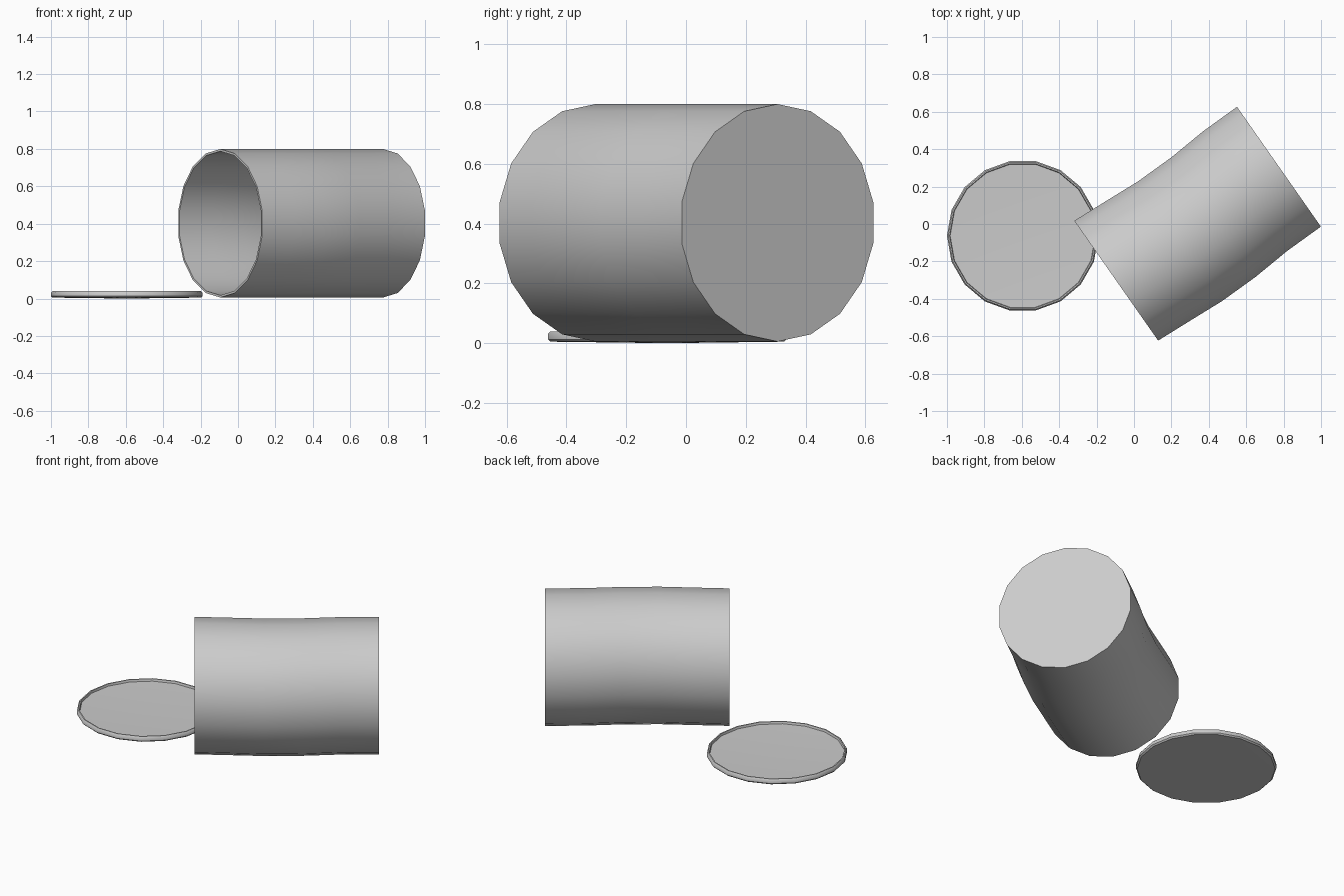
import bpy, bmesh
from math import pi, sin, cos, radians
from mathutils import Matrix

if "Cube" in bpy.data.objects:
    bpy.data.objects.remove(bpy.data.objects["Cube"])

SIDES = 18


def lathe(name, profile, start, matrix):
    """Spin (radius, height, sideways shift) points around local z."""
    bm = bmesh.new()
    rings = []
    for r, h, shift in profile:
        if r == 0:
            rings.append([bm.verts.new((0, shift, h))] * SIDES)
        else:
            rings.append([bm.verts.new((r * cos(start + 2 * pi * k / SIDES),
                                        r * sin(start + 2 * pi * k / SIDES) + shift, h))
                          for k in range(SIDES)])
    for a, b in zip(rings, rings[1:]):
        for k in range(SIDES):
            j = (k + 1) % SIDES
            quad = list(dict.fromkeys([a[k], a[j], b[j], b[k]]))
            bm.faces.new(quad)
    bmesh.ops.recalc_face_normals(bm, faces=bm.faces[:])
    mesh = bpy.data.meshes.new(name)
    bm.to_mesh(mesh)
    bm.free()
    obj = bpy.data.objects.new(name, mesh)
    obj.matrix_world = matrix
    bpy.context.collection.objects.link(obj)
    bpy.ops.object.select_all(action='DESELECT')
    obj.select_set(True)
    bpy.context.view_layer.objects.active = obj
    bpy.ops.object.shade_smooth_by_angle(angle=radians(40))
    return obj


# Can body: thin-walled, one open end, slightly bent sideways in the middle
LENGTH, OUTER, INNER = 1.062, 0.397, 0.385
bend = [(0.0, 0.0), (0.2, -0.011), (0.4, -0.023), (0.62, -0.02), (0.84, -0.003)]
outside = [(OUTER, t, s) for t, s in reversed(bend)]
inside = [(INNER, t, s) for t, s in bend]
can_profile = ([(0, LENGTH, 0), (OUTER, LENGTH, 0)] + outside + inside
               + [(INNER, LENGTH - 0.012, 0), (0, LENGTH - 0.012, 0)])

# Lay it down: local z runs along the ground, local x points up
ang = radians(35)
can_matrix = Matrix(((0, -sin(ang), cos(ang), -0.095),
                     (0, cos(ang), sin(ang), -0.303),
                     (-1, 0, 0, 0.4025),
                     (0, 0, 0, 1)))
lathe("can_body", can_profile, 0.0, can_matrix)

# Lid: shallow dish with a raised rim, lying beside the open end
lid_profile = [(0, 0, 0), (0.397, 0.005, 0), (0.405, 0.013, 0), (0.405, 0.030, 0),
               (0.398, 0.039, 0), (0.391, 0.039, 0), (0.388, 0.025, 0), (0, 0.014, 0)]
lathe("lid", lid_profile, 0.0, Matrix.Translation((-0.595, -0.063, 0)))
